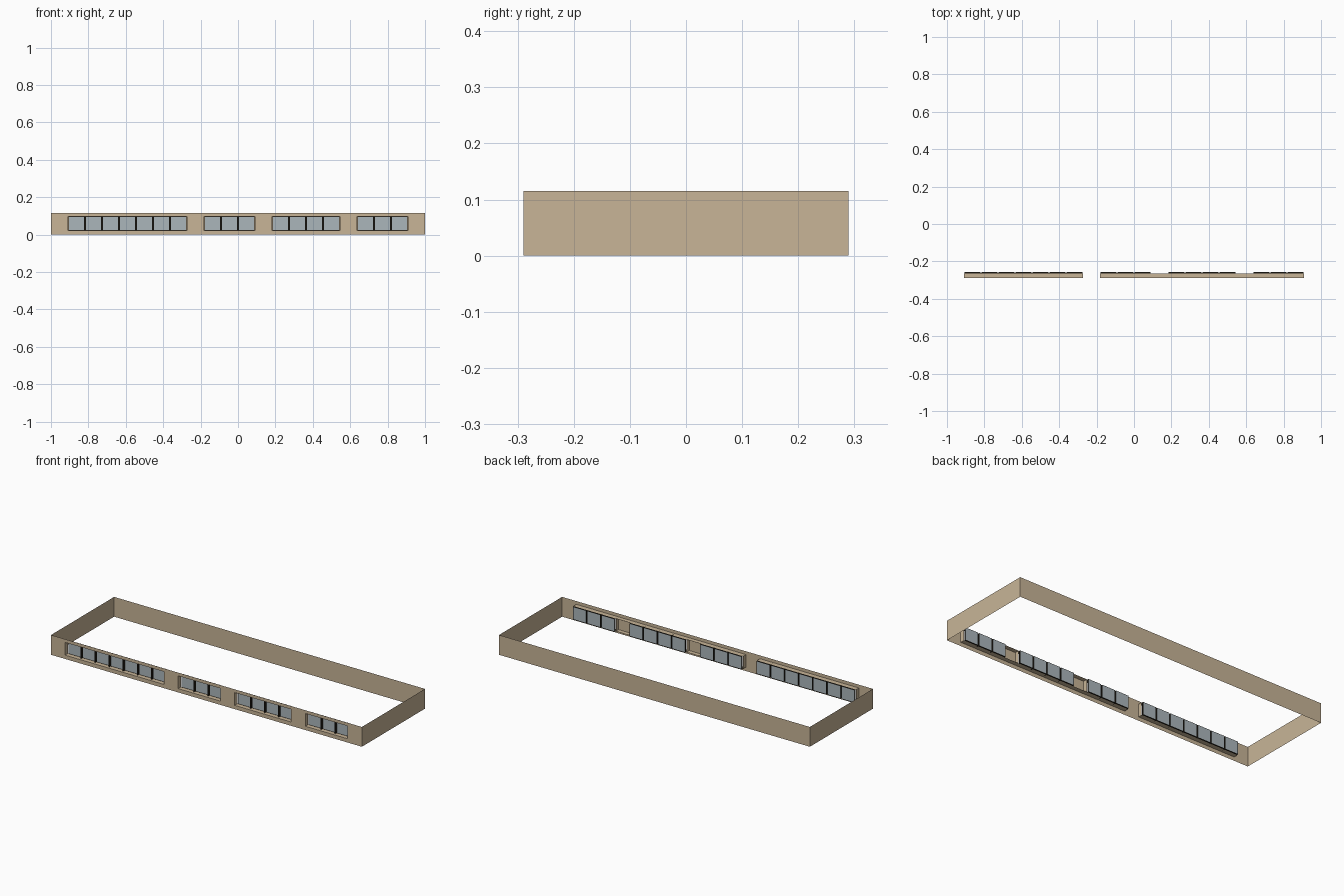
import bpy, bmesh

if "Cube" in bpy.data.objects:
    bpy.data.objects.remove(bpy.data.objects["Cube"])

W, D, H = 1.0, 0.29, 0.115          # half length, half depth, height
P = 2 / 22                          # window pitch
Z0, Z1 = 0.022, 0.096               # window band
YB = -0.264                         # back of the reveals
GROUPS = [(-10, -3), (-2, 1), (2, 6), (7, 10)]   # window runs, in pitches


def material(name, col):
    m = bpy.data.materials.new(name)
    m.diffuse_color = (*col, 1)
    m.use_nodes = True
    m.node_tree.nodes["Principled BSDF"].inputs["Base Color"].default_value = m.diffuse_color
    return m


TAN = material("tan wall", (0.58, 0.46, 0.31))
DARK = material("dark frame", (0.020, 0.016, 0.011))
GLASS = material("grey glass", (0.41, 0.47, 0.50))


def finish(name, bm, mats):
    bmesh.ops.remove_doubles(bm, verts=bm.verts, dist=1e-5)
    me = bpy.data.meshes.new(name)
    bm.to_mesh(me)
    bm.free()
    for m in mats:
        me.materials.append(m)
    ob = bpy.data.objects.new(name, me)
    bpy.context.collection.objects.link(ob)
    return ob


def quad(bm, *pts):
    return bm.faces.new([bm.verts.new(p) for p in pts])


def xz(bm, x0, x1, z0, z1, y):
    return quad(bm, (x0, y, z0), (x1, y, z0), (x1, y, z1), (x0, y, z1))


def xy(bm, x0, x1, y0, y1, z):
    return quad(bm, (x0, y0, z), (x1, y0, z), (x1, y1, z), (x0, y1, z))


def yz(bm, x, y0, y1, z0, z1):
    return quad(bm, (x, y0, z0), (x, y1, z0), (x, y1, z1), (x, y0, z1))


def box(bm, x0, x1, y0, y1, z0, z1):
    v = bmesh.ops.create_cube(bm, size=1)["verts"]
    for p in v:
        p.co.x = x1 if p.co.x > 0 else x0
        p.co.y = y1 if p.co.y > 0 else y0
        p.co.z = z1 if p.co.z > 0 else z0
    return {f for p in v for f in p.link_faces}


# back and side walls: single thin sheets
bm = bmesh.new()
quad(bm, (W, D, 0), (-W, D, 0), (-W, D, H), (W, D, H))
yz(bm, W, -D, D, 0, H)
quad(bm, (-W, D, 0), (-W, -D, 0), (-W, -D, H), (-W, D, H))
finish("back_and_side_walls", bm, [TAN])

# front wall: grid of panels with the window openings left out
bm = bmesh.new()
xs = [-W] + [k * P for g in GROUPS for k in g] + [W]
for i in range(len(xs) - 1):
    xz(bm, xs[i], xs[i + 1], 0, Z0, -D)
    xz(bm, xs[i], xs[i + 1], Z1, H, -D)
    if i % 2 == 0:
        xz(bm, xs[i], xs[i + 1], Z0, Z1, -D)
finish("front_wall", bm, [TAN])

# opening reveals: jambs per run, sills and heads running on behind the piers
bm = bmesh.new()
for a, b in GROUPS:
    for k in (a, b):
        yz(bm, k * P, -D, YB, Z0, Z1)
for a, b in ((-10, -3), (-2, 10)):
    for z in (Z0, Z1):
        xy(bm, a * P, b * P, -D, YB, z)
finish("window_reveals", bm, [TAN])

# windows: dark frame plates with glass inset on both sides
bm = bmesh.new()
g = 0.003
for a, b in GROUPS:
    for k in range(a, b):
        faces = box(bm, k * P + g, (k + 1) * P - g, YB, YB + 0.008, Z0, Z1)
        panes = [f for f in faces if abs(f.calc_center_median().y - YB - 0.004) > 0.003]
        bmesh.ops.inset_individual(bm, faces=panes, thickness=0.002)
        for f in panes:
            f.material_index = 1
finish("windows", bm, [DARK, GLASS])

# mullions between neighbouring windows
bm = bmesh.new()
for a, b in GROUPS:
    for k in range(a + 1, b):
        box(bm, k * P - g, k * P + g, YB - 0.012, YB + 0.002, Z0, Z1)
finish("mullions", bm, [DARK])
